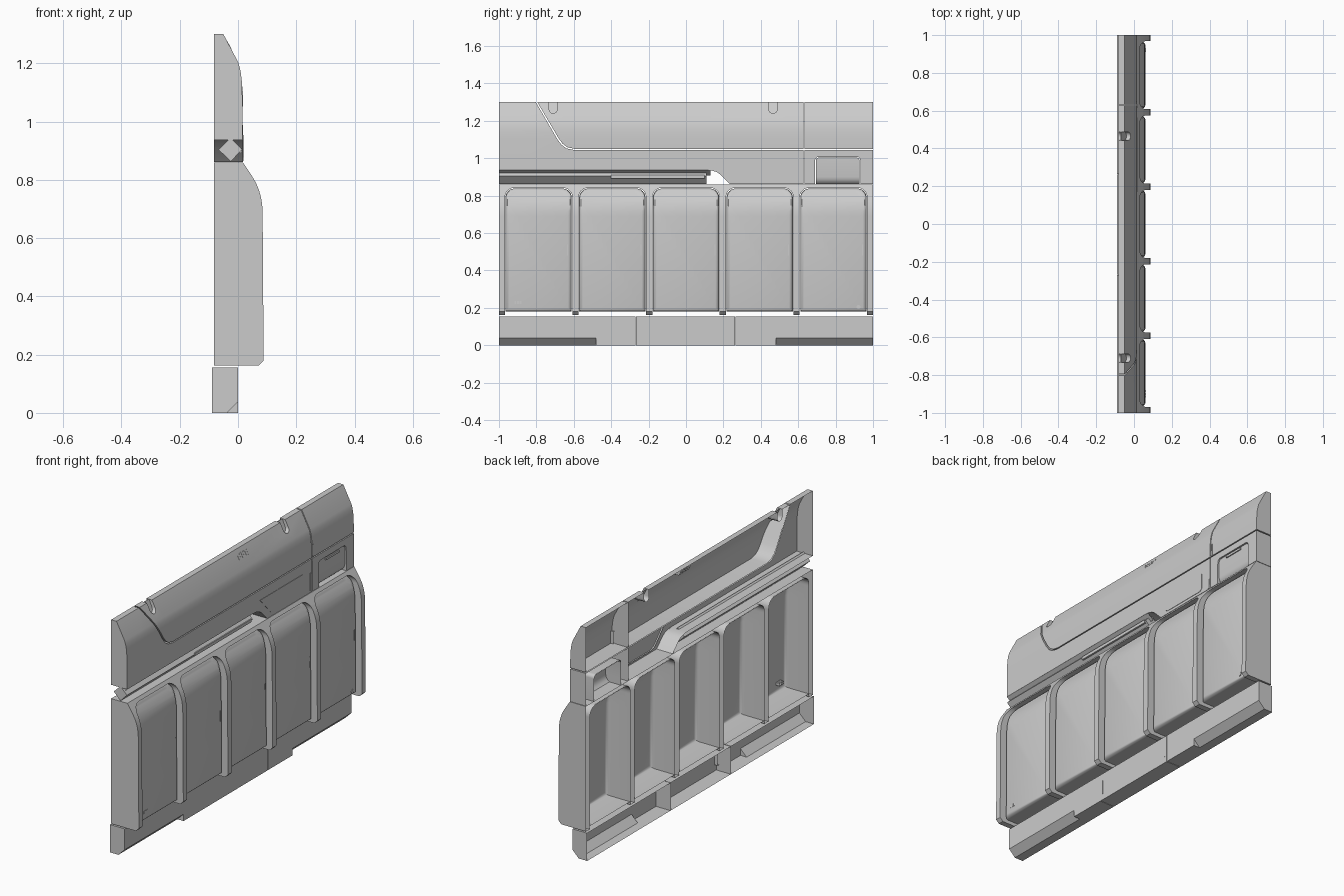
import bpy, bmesh, math
from mathutils import Vector

if "Cube" in bpy.data.objects:
    bpy.data.objects.remove(bpy.data.objects["Cube"])

BACK = -0.083
# side silhouettes (z, x) from top to bottom
UPPER = [(1.3, -.05), (1.205, 0), (1.185, .006), (1.165, .010), (1.14, .013), (1.1, .0145), (.86, .017)]
LOWER = [(.86, .017), (.81, .05), (.787, .063), (.765, .072), (.74, .079), (.715, .083),
         (.69, .0845), (.18, .088), (.162, .07)]
BASE = [(.155, 0), (0, 0)]


def depth_at(prof, z):
    for (z1, x1), (z0, x0) in zip(prof, prof[1:]):
        if z >= z0 - 1e-6:
            t = min(1, (z - z0) / (z1 - z0))
            return x0 + (x1 - x0) * t
    return prof[-1][1]


def finish(name, bm):
    bm.normal_update()
    bmesh.ops.recalc_face_normals(bm, faces=bm.faces)
    me = bpy.data.meshes.new(name)
    bm.to_mesh(me)
    bm.free()
    ob = bpy.data.objects.new(name, me)
    bpy.context.collection.objects.link(ob)
    return ob


def panel(name, outline, prof, off=0.0, depth=None, rim=0.0):
    """Skin with a (y, z) outline bent over a silhouette, with walls running back."""
    bm = bmesh.new()
    ys, zs = [p[0] for p in outline], [p[1] for p in outline]
    cy, cz = (min(ys) + max(ys)) / 2, (min(zs) + max(zs)) / 2
    hy, hz = (max(ys) - min(ys)) / 2, (max(zs) - min(zs)) / 2
    sy, sz = (hy - rim) / hy, (hz - rim) / hz
    f = bm.faces.new([bm.verts.new((0, cy + (y - cy) * sy, cz + (z - cz) * sz)) for y, z in outline])
    bm.normal_update()
    bmesh.ops.triangulate(bm, faces=[f])
    for z, _ in prof[1:-1]:
        bmesh.ops.bisect_plane(bm, geom=bm.verts[:] + bm.edges[:] + bm.faces[:], dist=1e-5,
                               plane_co=(0, 0, z), plane_no=(0, 0, 1))
    for v in bm.verts:
        v.co.x = depth_at(prof, v.co.z) + off

    def pull(move):
        edges = [e for e in bm.edges if e.is_boundary]
        geom = bmesh.ops.extrude_edge_only(bm, edges=edges)["geom"]
        for v in geom:
            if isinstance(v, bmesh.types.BMVert):
                move(v.co)

    # rounded rim in three steps
    if rim:
        for a0, a1 in ((0, 30), (30, 60), (60, 90)):
            s0, s1 = math.sin(math.radians(a0)), math.sin(math.radians(a1))
            dx = rim * (math.cos(math.radians(a0)) - math.cos(math.radians(a1)))

            def step(co):
                k = 1 - s1
                co.y = cy + (co.y - cy) * (hy - rim * k) / (hy - rim * (1 - s0))
                co.z = cz + (co.z - cz) * (hz - rim * k) / (hz - rim * (1 - s0))
                co.x -= dx
            pull(step)

    def to_back(co):
        co.x = BACK if depth is None else co.x - depth
    pull(to_back)
    return finish(name, bm)


def sweep(name, pts, y0, y1, cap0=True, cap1=True, closed=False):
    """Run an (x, z) section along y."""
    bm = bmesh.new()
    a = [bm.verts.new((x, y0, z)) for x, z in pts]
    b = [bm.verts.new((x, y1, z)) for x, z in pts]
    n = len(pts)
    for i in range(n if closed else n - 1):
        j = (i + 1) % n
        bm.faces.new((a[i], a[j], b[j], b[i]))
    if cap0:
        bm.faces.new(a)
    if cap1:
        bm.faces.new(b)
    return finish(name, bm)


def arc(cy, cz, r, a0, a1, n=6):
    return [(cy + r * math.cos(math.radians(a0 + (a1 - a0) * i / n)),
             cz + r * math.sin(math.radians(a0 + (a1 - a0) * i / n))) for i in range(n + 1)]


def arch(y0, y1, z0, z1, r):
    return [(y0, z0)] + arc(y0 + r, z1 - r, r, 180, 90) + arc(y1 - r, z1 - r, r, 90, 0) + [(y1, z0)]


def rect(y0, y1, z0, z1):
    return [(y0, z0), (y0, z1), (y1, z1), (y1, z0)]


def notch(y):
    w = .022
    return [(y - w, 1.3)] + arc(y, 1.262, w, 180, 360, 8) + [(y + w, 1.3)]


# upper cover with slanted left edge and two top notches
seam = [(-.795, 1.3), (-.68, 1.105), (-.66, 1.078), (-.635, 1.059), (-.595, 1.05)]
cover = seam[::-1] + notch(-.71) + notch(.465) + [(.627, 1.3), (.627, 1.05)]
panel("upper_cover", cover, UPPER)
for i, y in enumerate((-.71, .465)):
    panel(f"notch_floor_{i}", rect(y - .022, y + .022, 1.24, 1.3), [(1.3, -.068), (1.24, -.04)], depth=.003)
panel("upper_cover_right", rect(.633, 1, 1.05, 1.3), UPPER)

# middle strip with slanted groove edge
strip = [(-1, .937), (-1, 1.3), (-.803, 1.3), (-.688, 1.102), (-.667, 1.073), (-.64, 1.053),
         (-.597, 1.044), (.627, 1.044), (.627, .862), (.235, .862),
         (.185, .912), (.165, .926), (.14, .934), (.11, .937)]
panel("middle_strip", strip, UPPER)
pocket = [(.17, .988), (.55, .988), (.563, .975), (.563, .89), (.55, .877), (.295, .877), (.262, .888)]
panel("strip_inlay", pocket, UPPER, off=.002, depth=.01)

# groove lip and diamond beam inside the groove
sweep("groove_lip", [(.016, .937), (-.022, .908)], -1, .13, False, False)
sweep("groove_beam", [(-.025, .945), (.014, .904), (-.025, .863), (-.067, .904)], -1, .11, closed=True)
sweep("groove_light", [(.004, .91), (.014, .91), (.014, .893), (.004, .893)], -.4, .1, closed=True)

# latch block on the right
block = [(.633, .862), (.633, 1.044), (1, 1.044), (1, .862)] + arch(.69, .932, .862, 1.008, .02)[::-1]
panel("latch_surround", block, UPPER)
LATCH = [(1.01, .015), (.9, .015), (.885, .012), (.872, .004), (.862, -.008)]
panel("latch_door", arch(.694, .928, .862, 1.004, .018), LATCH, off=-.005)
panel("latch_handle", rect(.755, .87, .988, 1.0), LATCH, off=.001, depth=.02)

# comb-shaped frame around five bays
PITCH, HALF = .394, .18
frame = [(-1, .86), (-1, .162)]
for i in range(5):
    c = PITCH * (i - 2)
    frame += arch(c - HALF, c + HALF, .162, .842, .05)
frame += [(1, .162), (1, .86)]
panel("lower_frame", frame, LOWER)

# recessed bay panels with a narrow side slit each
for i in range(5):
    c = PITCH * (i - 2)
    panel(f"bay_panel_{i}", arch(c - HALF + .003, c + HALF - .003, .18, .838, .048), LOWER, off=-.027, rim=.02)
    panel(f"bay_slit_{i}", rect(c + .152, c + .157, .48, .54), LOWER, off=-.025, depth=.015)

# small fittings
for i in range(6):
    panel(f"top_vent_{i}", rect(.045 + .016 * i, .052 + .016 * i, 1.25, 1.277), UPPER, off=.001, depth=.025)
for i in range(3):
    panel(f"bay_vent_{i}", rect(-.918 + .014 * i, -.908 + .014 * i, .222, .238), LOWER, off=-.025, depth=.025)
panel("bay_bolt", arc(.922, .205, .011, 0, 337.5, 15), LOWER, off=-.024, depth=.02)
panel("hinge_low", rect(.613, .625, .865, .97), UPPER, off=.002, depth=.02)
panel("hinge_high", rect(.635, .645, 1.052, 1.12), UPPER, off=.002, depth=.02)

# base: centre block plus two end blocks with chamfered toes
box = [(-.09, .155), (0, .155), (0, 0), (-.09, 0)]
toe = [(-.09, .155), (0, .155), (0, .038), (-.038, 0), (-.09, 0)]
sweep("base_centre", box, -.267, .262)
for side, s, y in (("left", -1, -.27), ("right", 1, .265)):
    sweep(f"base_inner_{side}", box, y, s * .48, True, False)
    sweep(f"base_toe_{side}", toe, s * .48, s, False, True)
    sweep(f"base_step_{side}", [(0, .038), (-.038, 0), (0, 0)], s * .48, s * .4801, closed=True)
for i, y in enumerate((-.258, .253)):
    panel(f"base_slot_{i}", rect(y - .008, y + .008, .035, .113), BASE, off=.0005, depth=.02)

# smooth the curved skins, keep the creases
bpy.ops.object.select_all(action='SELECT')
bpy.context.view_layer.objects.active = bpy.context.scene.objects["lower_frame"]
bpy.ops.object.shade_smooth_by_angle(angle=math.radians(32))
